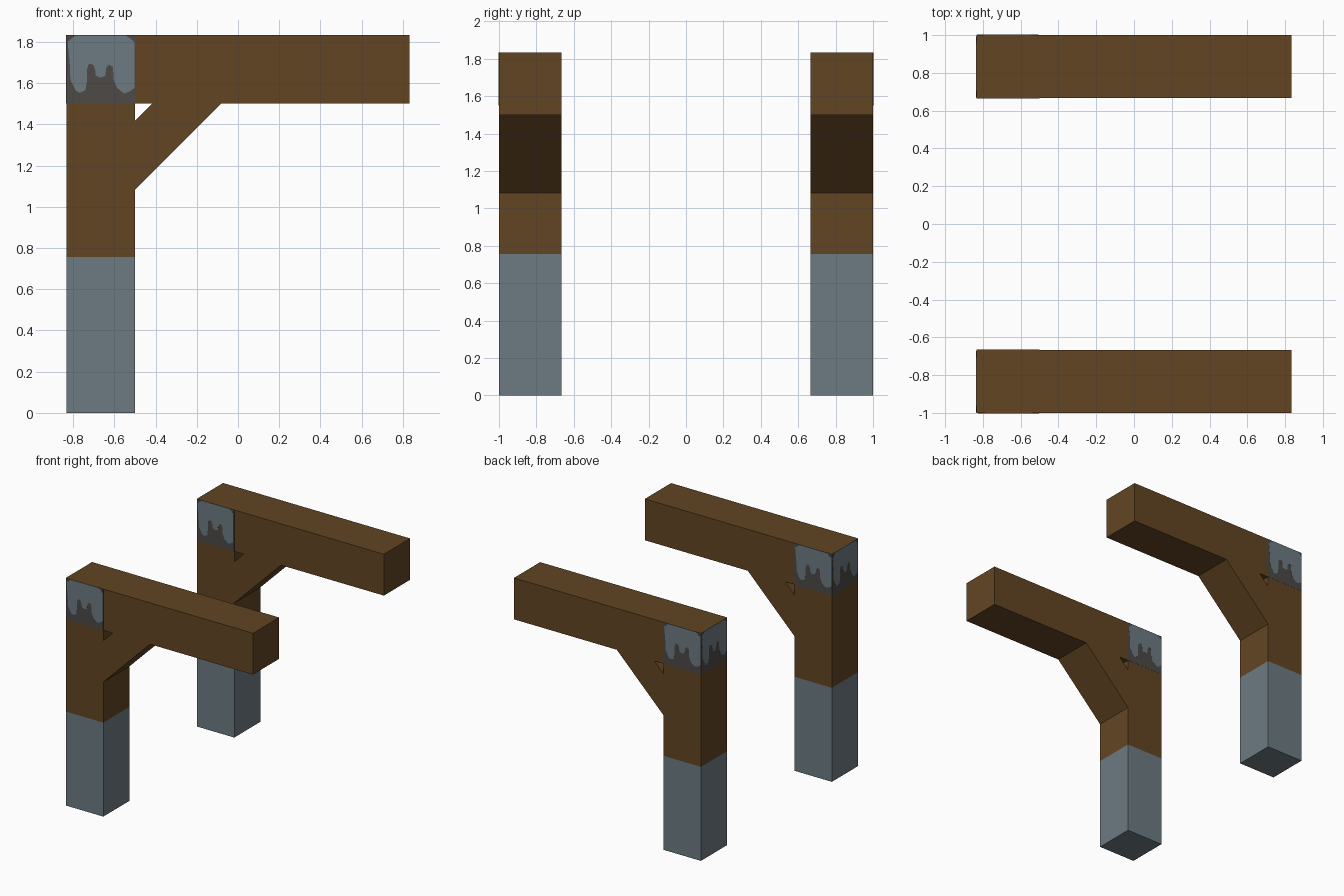
import bpy, bmesh
from mathutils import Vector

if "Cube" in bpy.data.objects:
    bpy.data.objects.remove(bpy.data.objects["Cube"])

X0, X1, XP = -0.8333, 0.8333, -0.5      # beam ends, post inner side
ZB, ZT, ZS = 1.5, 1.8333, 0.757         # beam underside, top, stone height
W = 0.3333                              # timber thickness


def material(name, rgb):
    m = bpy.data.materials.new(name)
    lin = [(c / 255 / 12.92) if c < 11 else ((c / 255 + 0.055) / 1.055) ** 2.4 for c in rgb]
    m.diffuse_color = (*lin, 1)
    m.use_nodes = True
    m.node_tree.nodes["Principled BSDF"].inputs["Base Color"].default_value = m.diffuse_color
    return m


wood = material("brown wood", (98, 69, 34))
stone = material("blue grey stone", (109, 123, 130))
dark = material("dark grey", (77, 74, 70))


def prism(name, pts, origin, u, v, depth, mat):
    """Extrude a 2D outline lying in the u-v plane along u x v."""
    o, u, v = Vector(origin), Vector(u), Vector(v)
    n = u.cross(v) * depth
    bm = bmesh.new()
    a = [bm.verts.new(o + u * p + v * q) for p, q in pts]
    b = [bm.verts.new(w.co + n) for w in a]
    bm.faces.new(a[::-1])
    bm.faces.new(b)
    for i in range(len(a)):
        j = (i + 1) % len(a)
        bm.faces.new((a[i], a[j], b[j], b[i]))
    bmesh.ops.recalc_face_normals(bm, faces=bm.faces)
    bmesh.ops.triangulate(bm, faces=[f for f in bm.faces if len(f.verts) > 4])
    me = bpy.data.meshes.new(name)
    bm.to_mesh(me)
    bm.free()
    me.materials.append(mat)
    ob = bpy.data.objects.new(name, me)
    bpy.context.collection.objects.link(ob)
    return ob


def rect(a, b, c, d):
    return [(a, c), (b, c), (b, d), (a, d)]


# dripping edge of the metal cap, in units of the timber thickness
DRIP = [(.02, .90), (.05, .60), (.06, .35), (.14, .19), (.20, .16), (.28, .20),
        (.30, .32), (.30, .50), (.33, .58), (.39, .57), (.42, .50), (.43, .41),
        (.50, .38), (.57, .41), (.58, .52), (.62, .57), (.68, .54), (.69, .35),
        (.74, .23), (.84, .15), (.93, .18), (.99, .23), (.99, .90), (.93, .95),
        (.86, .997), (.14, .997), (.08, .95)]
DRIP = [(p * W, q * W) for p, q in DRIP]

X, Y, Z = (1, 0, 0), (0, 1, 0), (0, 0, 1)

for side, y in (("front", -1 + W), ("back", 1.0)):
    # u = x, v = z extrudes towards -y, so each frame starts at its rear side
    o = (0, y, 0)
    prism(side + "_post_foot", rect(X0, XP, 0, ZS), o, X, Z, W, stone)
    prism(side + "_post", rect(X0, XP, ZS, ZB), o, X, Z, W, wood)
    prism(side + "_beam", rect(X0, X1, ZB, ZT), o, X, Z, W, wood)
    prism(side + "_brace", [(XP, 1.0833), (-0.0833, ZB), (-0.4167, ZB), (XP, 1.4167)],
          o, X, Z, W, wood)
    # painted cap on the two long sides and the end of the beam
    faces = (("near", (X0, y - W, ZB), X),
             ("far", (XP, y, ZB), (-1, 0, 0)),
             ("end", (X0, y, ZB), (0, -1, 0)))
    for tag, origin, u in faces:
        prism(f"{side}_cap_shadow_{tag}", rect(0, W, 0, W), origin, u, Z, 0.001, dark)
        prism(f"{side}_cap_drip_{tag}", DRIP, origin, u, Z, 0.002, stone)
